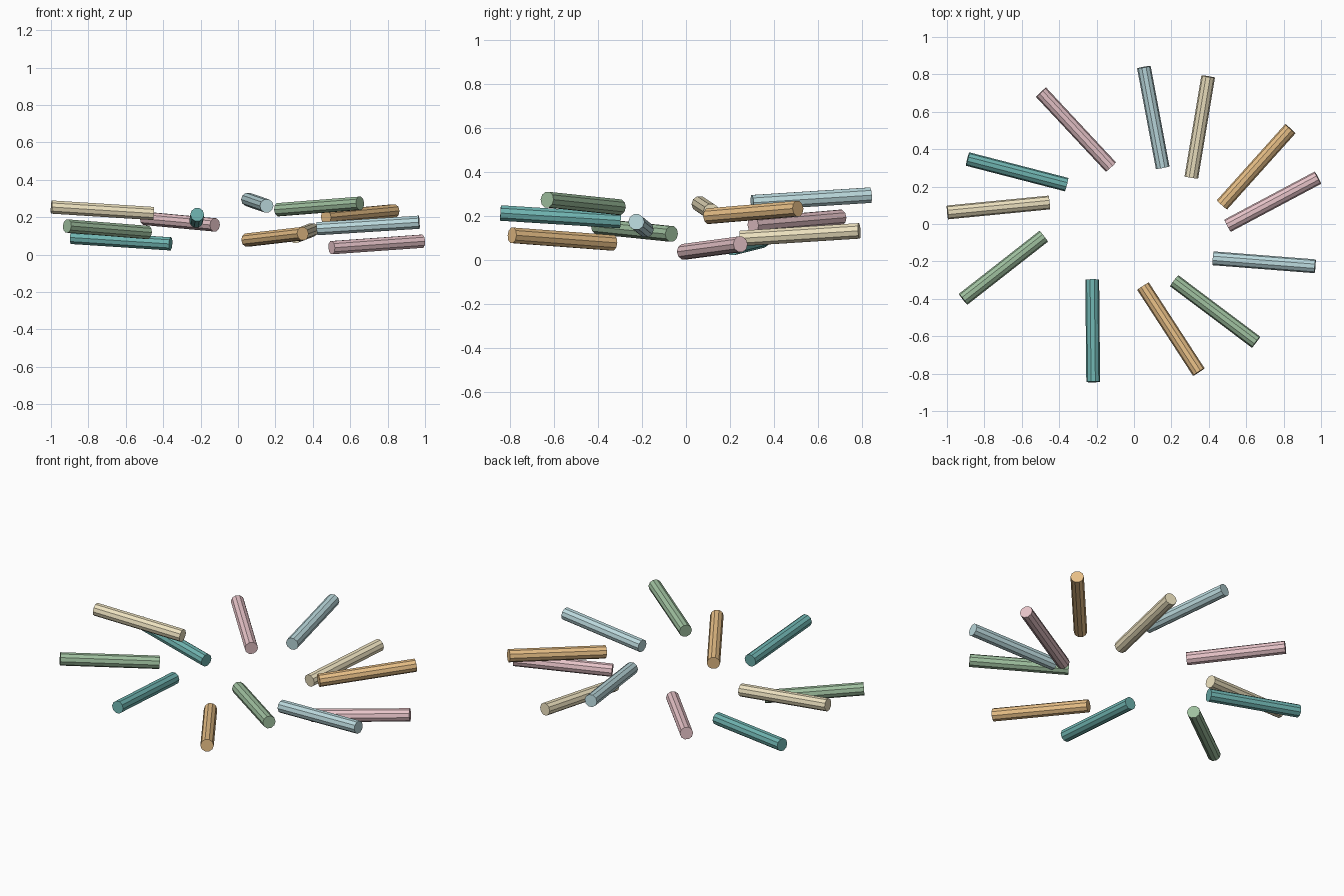
import bpy, math
from mathutils import Vector

if "Cube" in bpy.data.objects:
    bpy.data.objects.remove(bpy.data.objects["Cube"])

N, R, L, SIDES = 12, 0.037, 0.548, 10
PALETTE = [("pink", (0.80, 0.55, 0.58)), ("teal", (0.16, 0.46, 0.44)),
           ("orange", (0.80, 0.52, 0.24)), ("sand", (0.84, 0.75, 0.52)),
           ("green", (0.34, 0.52, 0.34)), ("blue", (0.50, 0.70, 0.73))]

mats = []
for name, col in PALETTE:
    m = bpy.data.materials.new(name)
    m.diffuse_color = (*col, 1)
    m.use_nodes = True
    m.node_tree.nodes["Principled BSDF"].inputs["Base Color"].default_value = m.diffuse_color
    mats.append(m)


def rod(name, start, direction, mat):
    """Faceted rod from a start point along a direction."""
    d = direction.normalized()
    bpy.ops.mesh.primitive_cylinder_add(vertices=SIDES, radius=R, depth=L,
                                        location=start + d * L / 2)
    o = bpy.context.object
    o.name = name
    # yaw about z after tipping the axis over, so facets stay level
    o.rotation_euler = (0, math.acos(d.z), math.atan2(d.y, d.x))
    o.data.materials.append(mat)


# Rods climb by golden-angle steps around an oval, each swept off the radius
for i in range(N):
    t = math.radians(137.508) * i
    a = t + math.radians(28)
    start = Vector((0.005 + 0.4955 * math.cos(t), -0.009 + 0.325 * math.sin(t),
                    R + 0.0203 * i))
    rod(f"rod_{i + 1}", start, Vector((math.cos(a), math.sin(a), 0.063)), mats[i % 6])
